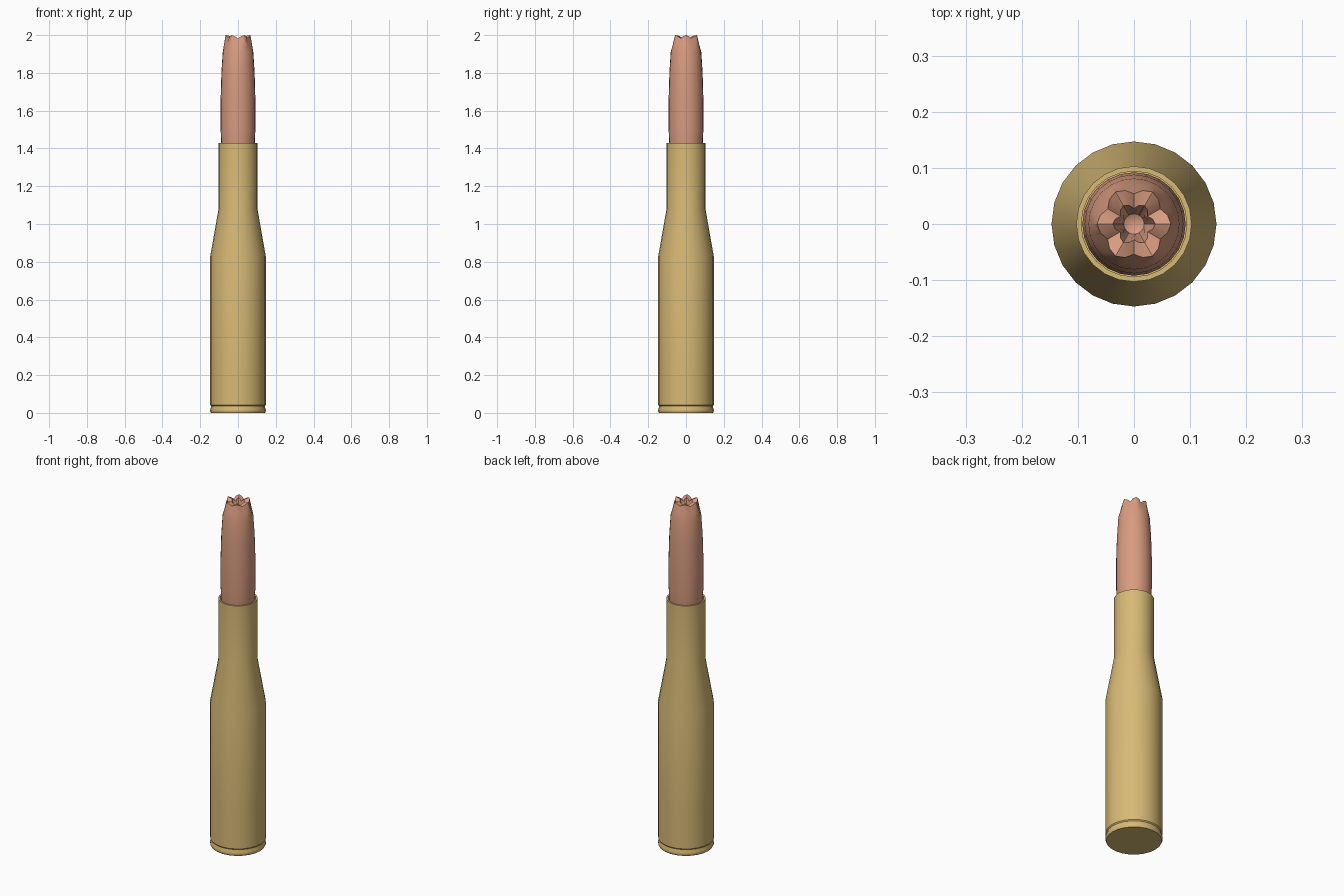
import bpy, bmesh, math

cube = bpy.data.objects.get("Cube")
if cube:
    bpy.data.objects.remove(cube, do_unlink=True)

SIDES = 24


def material(name, color, roughness):
    mat = bpy.data.materials.new(name)
    mat.use_nodes = True
    mat.diffuse_color = color
    shader = mat.node_tree.nodes["Principled BSDF"]
    shader.inputs["Base Color"].default_value = color
    shader.inputs["Roughness"].default_value = roughness
    return mat


def lathe(name, profile, mat):
    """Revolve (radius, z, notch_radius, notch_drop) rows; both ends close to a point."""
    bm = bmesh.new()
    rings = []
    for radius, z, *notch in profile:
        cut, drop = notch if notch else (0, 0)
        if radius == 0:
            rings.append([bm.verts.new((0, 0, z))] * SIDES)
            continue
        ring = []
        for i in range(SIDES):
            a = math.tau * i / SIDES
            # six notches, one between each pair of petals
            w = ((1 - math.cos(6 * a)) / 2) ** 1.5
            r = radius - cut * w
            ring.append(bm.verts.new((r * math.cos(a), r * math.sin(a), z - drop * w)))
        rings.append(ring)
    for low, high in zip(rings, rings[1:]):
        for i in range(SIDES):
            j = (i + 1) % SIDES
            corners = list(dict.fromkeys((low[i], low[j], high[j], high[i])))
            bm.faces.new(corners)
    bmesh.ops.recalc_face_normals(bm, faces=bm.faces)
    mesh = bpy.data.meshes.new(name)
    bm.to_mesh(mesh)
    bm.free()
    mesh.materials.append(mat)
    obj = bpy.data.objects.new(name, mesh)
    bpy.context.collection.objects.link(obj)
    bpy.ops.object.select_all(action='DESELECT')
    obj.select_set(True)
    bpy.context.view_layer.objects.active = obj
    bpy.ops.object.shade_smooth_by_angle(angle=math.radians(35))
    return obj


brass = material("brass", (0.68, 0.49, 0.18, 1), 0.5)
copper = material("copper", (0.69, 0.33, 0.215, 1), 0.5)

# Bottle-necked case with rim, extractor groove and open mouth
lathe("case", [
    (0, 0), (0.143, 0), (0.147, 0.008), (0.147, 0.018),
    (0.142, 0.03), (0.142, 0.036), (0.147, 0.042),
    (0.147, 0.24), (0.147, 0.83), (0.103, 1.08),
    (0.103, 1.43), (0.094, 1.43), (0.094, 1.38), (0, 1.38),
], brass)

# Projectile with notched petals around a hollow tip
lathe("projectile", [
    (0, 1.385), (0.085, 1.385), (0.089, 1.43), (0.092, 1.5), (0.092, 1.66),
    (0.088, 1.8), (0.081, 1.91),
    (0.074, 1.95, 0.005, 0), (0.066, 2.0, 0.012, 0.018),
    (0.038, 1.995, 0.01, 0.018), (0.03, 1.96, 0.008, 0),
    (0.018, 1.91), (0, 1.9),
], copper)
